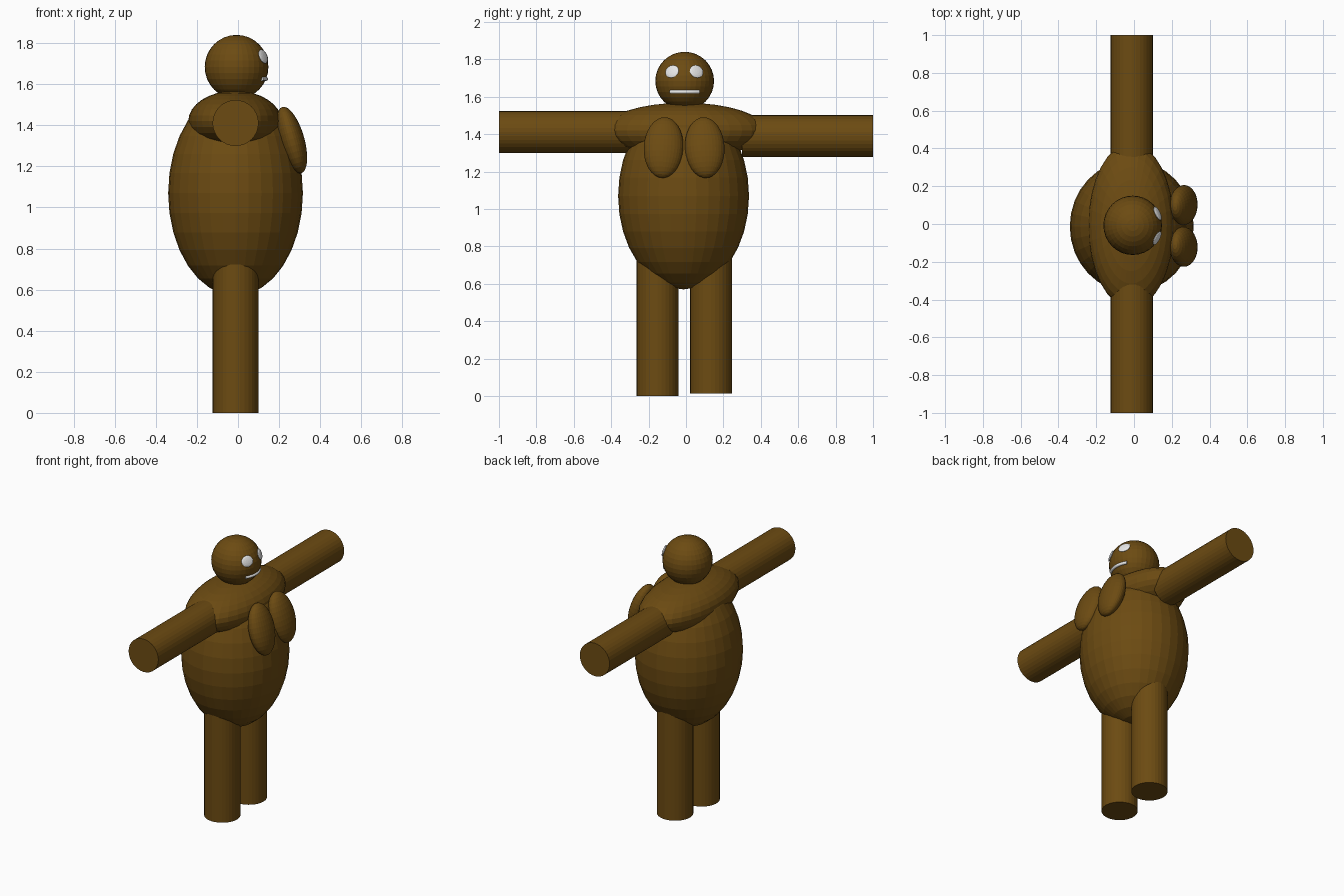
import bpy, math
from mathutils import Vector

if "Cube" in bpy.data.objects:
    bpy.data.objects.remove(bpy.data.objects["Cube"])


def material(name, rgb):
    m = bpy.data.materials.new(name)
    m.diffuse_color = (*rgb, 1)
    m.use_nodes = True
    m.node_tree.nodes["Principled BSDF"].inputs["Base Color"].default_value = m.diffuse_color
    return m


BROWN = material("brown fur", (0.15, 0.07, 0.006))
WHITE = material("pale grey", (0.8, 0.8, 0.8))


def finish(name, mat):
    ob = bpy.context.object
    ob.name = name
    ob.data.materials.append(mat)
    return ob


def ellipsoid(name, loc, radii, rot=(0, 0, 0), mat=BROWN, seg=32, rings=16):
    bpy.ops.mesh.primitive_uv_sphere_add(segments=seg, ring_count=rings, radius=1,
                                         location=loc, rotation=rot)
    bpy.context.object.scale = radii
    return finish(name, mat)


def limb(name, start, end, r):
    a, b = Vector(start), Vector(end)
    bpy.ops.mesh.primitive_cylinder_add(
        vertices=32, radius=r, depth=(b - a).length, location=(a + b) / 2,
        rotation=(b - a).to_track_quat('Z', 'Y').to_euler())
    return finish(name, BROWN)


# Torso, shoulders and head
ellipsoid("belly", (-0.012, -0.013, 1.07), (0.328, 0.35, 0.5))
ellipsoid("shoulders", (-0.015, -0.008, 1.42), (0.227, 0.436, 0.148))
HEAD = Vector((-0.007, -0.007, 1.684))
ellipsoid("head", HEAD, (0.155, 0.157, 0.156))

# Arms and legs
limb("right_arm", (-0.012, -0.3, 1.411), (-0.012, -1, 1.411), 0.112)
limb("left_arm", (-0.012, 0.3, 1.389), (-0.012, 1, 1.389), 0.112)
limb("right_leg", (-0.012, -0.152, 0), (-0.012, -0.152, 0.8), 0.112)
limb("left_leg", (-0.012, 0.134, 0.013), (-0.012, 0.134, 0.8), 0.112)

# Chest lobes, leaning back at the top and slightly together
for side, y in (("right", -0.12), ("left", 0.1)):
    lean = math.copysign(math.radians(3), y)
    ellipsoid(side + "_chest", (0.262, y, 1.328), (0.061, 0.106, 0.168),
              (lean, math.radians(-16), 0))

# Eyes: flattened discs lying on the head surface
for side, y in (("right", -0.075), ("left", 0.056)):
    d = Vector((0, y, 1.735)) - HEAD
    d.x = math.sqrt(0.155 ** 2 - d.y ** 2 - d.z ** 2)
    ellipsoid(side + "_eye", HEAD + d, (0.04, 0.036, 0.009),
              d.to_track_quat('Z', 'Y').to_euler(), WHITE, 16, 8)

# Mouth: thin bar bent around the head
cu = bpy.data.curves.new("mouth", 'CURVE')
cu.dimensions = '3D'
cu.bevel_depth = 0.01
cu.bevel_resolution = 2
cu.use_fill_caps = True
sp = cu.splines.new('POLY')
sp.points.add(8)
for i, p in enumerate(sp.points):
    a = math.radians(-32 + 8 * i)
    p.co = (HEAD.x + 0.144 * math.cos(a), HEAD.y + 0.144 * math.sin(a), 1.626, 1)
mouth = bpy.data.objects.new("mouth", cu)
bpy.context.collection.objects.link(mouth)
cu.materials.append(WHITE)
